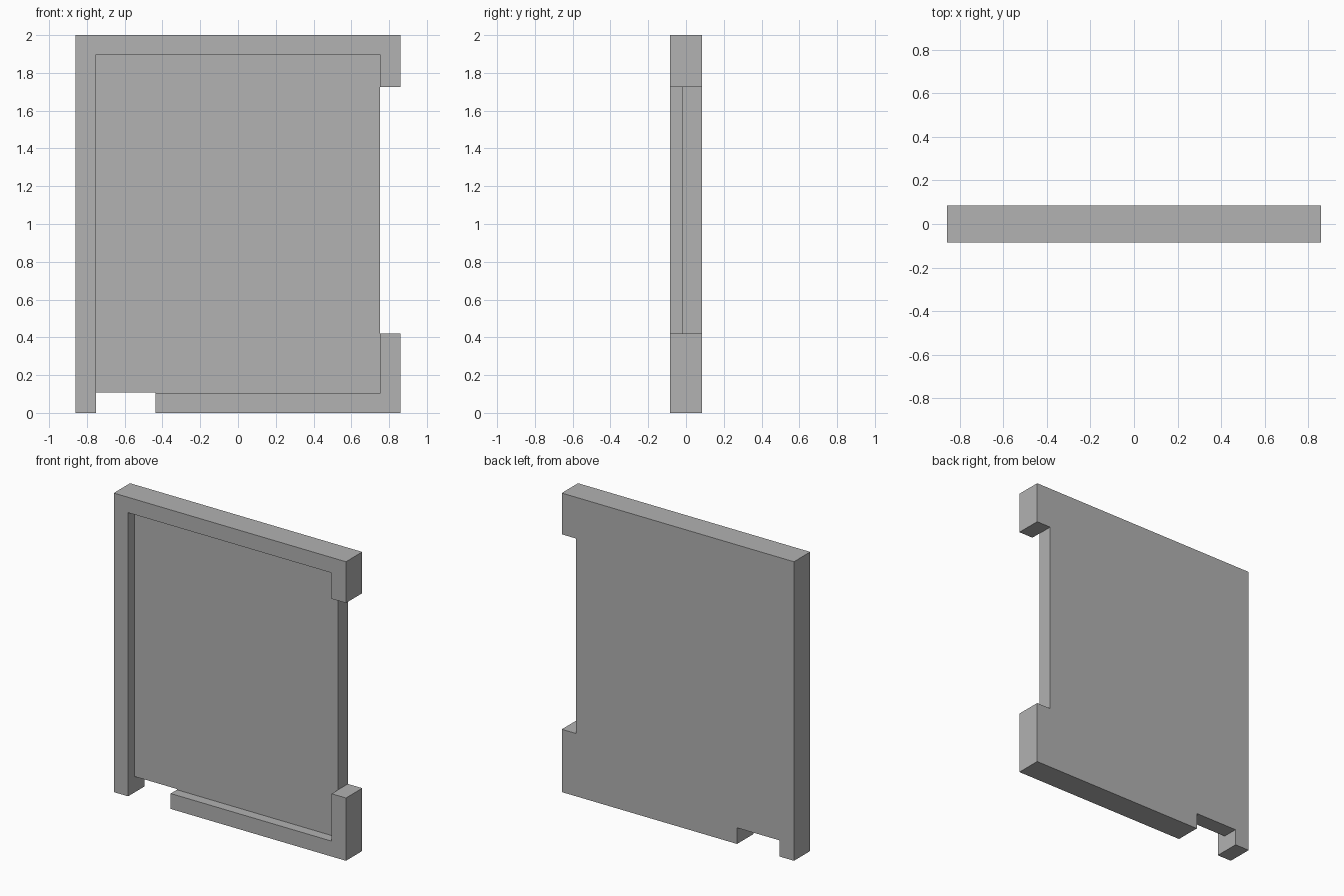
import bpy
import bmesh
from mathutils import Vector

if "Cube" in bpy.data.objects:
    bpy.data.objects.remove(bpy.data.objects["Cube"], do_unlink=True)

HALF_W, HALF_D, HEIGHT = 0.859, 0.086, 2.0
INNER = 0.753          # half width of the recess
PANEL_FRONT = -0.02    # depth of the panel face
OVER = 0.1             # cutters reach past the block


def box(name, low, high):
    """Box between two opposite corners."""
    low, high = Vector(low), Vector(high)
    bm = bmesh.new()
    bmesh.ops.create_cube(bm, size=1)
    bmesh.ops.scale(bm, vec=high - low, verts=bm.verts)
    bmesh.ops.translate(bm, vec=(low + high) / 2, verts=bm.verts)
    mesh = bpy.data.meshes.new(name)
    bm.to_mesh(mesh)
    bm.free()
    obj = bpy.data.objects.new(name, mesh)
    bpy.context.collection.objects.link(obj)
    return obj


# Single grey material
grey = bpy.data.materials.new("plain_grey")
grey.use_nodes = True
colour = (0.445, 0.445, 0.445, 1)
grey.diffuse_color = colour
grey.node_tree.nodes["Principled BSDF"].inputs["Base Color"].default_value = colour

# Solid block that becomes the framed panel
panel = box("framed_panel", (-HALF_W, -HALF_D, 0), (HALF_W, HALF_D, HEIGHT))
panel.data.materials.append(grey)

# Front recess, gap in the left rail, gap in the bottom rail
cutters = [
    box("recess_cutter", (-INNER, -HALF_D - OVER, 0.103), (INNER, PANEL_FRONT, 1.897)),
    box("side_gap_cutter", (INNER, -HALF_D - OVER, 0.42), (HALF_W + OVER, HALF_D + OVER, 1.724)),
    box("bottom_gap_cutter", (-INNER, -HALF_D - OVER, -OVER), (-0.438, HALF_D + OVER, 0.108)),
]
for cutter in cutters:
    cut = panel.modifiers.new(cutter.name, 'BOOLEAN')
    cut.operation = 'DIFFERENCE'
    cut.solver = 'EXACT'
    cut.object = cutter

# Bake the cuts and drop the cutters
bpy.context.view_layer.update()
evaluated = panel.evaluated_get(bpy.context.evaluated_depsgraph_get())
solid = bpy.data.meshes.new_from_object(evaluated)
panel.modifiers.clear()
panel.data = solid
solid.name = "framed_panel"
for cutter in cutters:
    bpy.data.objects.remove(cutter, do_unlink=True)
